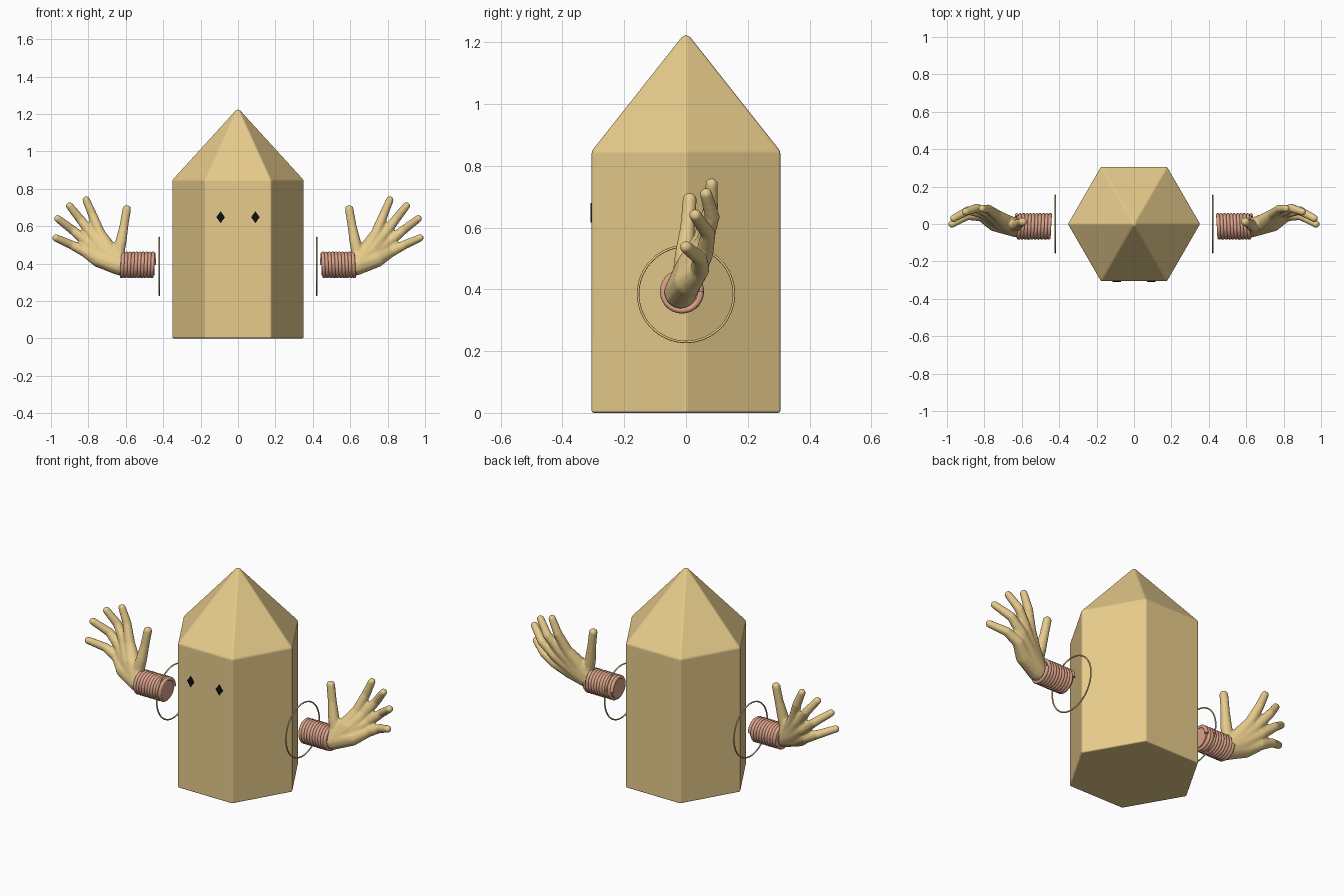
import bpy, bmesh, math
from mathutils import Vector, Matrix

if "Cube" in bpy.data.objects:
    bpy.data.objects.remove(bpy.data.objects["Cube"])


def material(name, color):
    m = bpy.data.materials.new(name)
    m.diffuse_color = (*color, 1)
    m.use_nodes = True
    m.node_tree.nodes["Principled BSDF"].inputs["Base Color"].default_value = m.diffuse_color
    return m


TAN = material("tan", (0.80, 0.60, 0.26))
COPPER = material("copper", (0.70, 0.36, 0.25))
BLACK = material("black", (0.005, 0.005, 0.005))


def to_object(name, bm, mat, smooth=False):
    bmesh.ops.recalc_face_normals(bm, faces=bm.faces)
    me = bpy.data.meshes.new(name)
    bm.to_mesh(me)
    bm.free()
    me.materials.append(mat)
    for p in me.polygons:
        p.use_smooth = smooth
    ob = bpy.data.objects.new(name, me)
    bpy.context.collection.objects.link(ob)
    return ob


# Hexagonal body with pointed top
bm = bmesh.new()
rings = [[bm.verts.new((0.353 * math.cos(math.pi * i / 3), 0.353 * math.sin(math.pi * i / 3), z))
          for i in range(6)] for z in (0, 0.847)]
apex = bm.verts.new((0, 0, 1.234))
bm.faces.new(rings[0])
for i in range(6):
    j = (i + 1) % 6
    bm.faces.new((rings[0][i], rings[0][j], rings[1][j], rings[1][i]))
    bm.faces.new((rings[1][i], rings[1][j], apex))
body = to_object("body", bm, TAN, True)
bev = body.modifiers.new("soft_edges", 'BEVEL')
bev.width, bev.segments, bev.harden_normals = 0.008, 2, True

# Diamond eyes
for side, s in (("left", 1), ("right", -1)):
    bm = bmesh.new()
    bmesh.ops.create_cone(bm, cap_ends=True, segments=4, radius1=1, radius2=1, depth=1)
    bmesh.ops.transform(bm, verts=bm.verts, matrix=Matrix.Translation((s * 0.093, -0.305, 0.648))
                        @ Matrix.Diagonal((0.023, 0.008, 0.032, 1)) @ Matrix.Rotation(math.pi / 2, 4, 'X'))
    to_object(side + "_eye", bm, BLACK)


def tube(name, pts, radius, mat, cyclic=False):
    cu = bpy.data.curves.new(name, 'CURVE')
    cu.dimensions = '3D'
    sp = cu.splines.new('POLY')
    sp.points.add(len(pts) - 1)
    for p, co in zip(sp.points, pts):
        p.co = (*co, 1)
    sp.use_cyclic_u = cyclic
    cu.bevel_depth, cu.bevel_resolution, cu.use_fill_caps = radius, 2, True
    cu.materials.append(mat)
    ob = bpy.data.objects.new(name, cu)
    bpy.context.collection.objects.link(ob)
    return ob


# Chains of (x, y, z, radius): each starts in the wrist and runs through the palm to a fingertip
WRIST = (0.635, -0.018, 0.390, 0.054)
CHAINS = [
    [WRIST, (0.640, -0.01, 0.455, 0.034), (0.625, -0.005, 0.52, 0.031),
     (0.610, 0.005, 0.60, 0.025), (0.595, 0.012, 0.69, 0.024)],
    [WRIST, (0.690, 0.01, 0.475, 0.045), (0.738, 0.05, 0.560, 0.030),
     (0.778, 0.080, 0.66, 0.025), (0.812, 0.083, 0.74, 0.021)],
    [WRIST, (0.715, 0.015, 0.470, 0.048), (0.780, 0.060, 0.553, 0.030),
     (0.842, 0.085, 0.635, 0.025), (0.900, 0.065, 0.708, 0.021)],
    [WRIST, (0.725, 0.015, 0.450, 0.048), (0.808, 0.060, 0.515, 0.030),
     (0.885, 0.072, 0.580, 0.025), (0.964, 0.030, 0.640, 0.021)],
    [WRIST, (0.740, 0.005, 0.425, 0.048), (0.815, 0.045, 0.464, 0.032),
     (0.890, 0.045, 0.500, 0.025), (0.973, 0.000, 0.537, 0.021)],
]


def hand(name, s):
    bm = bmesh.new()
    for chain in CHAINS:
        for a, b in zip(chain, chain[1:]):
            a4, b4 = Vector(a), Vector(b)
            for k in range(9):
                p = a4.lerp(b4, k / 8)
                bmesh.ops.create_icosphere(bm, subdivisions=2, radius=p.w,
                                           matrix=Matrix.Translation((s * p.x, p.y, p.z)))
    ob = to_object(name, bm, TAN, True)
    rm = ob.modifiers.new("fuse", 'REMESH')
    rm.mode, rm.voxel_size, rm.use_smooth_shade = 'VOXEL', 0.006, True
    sm = ob.modifiers.new("relax", 'SMOOTH')
    sm.factor, sm.iterations = 0.5, 5


for side, s in (("left", 1), ("right", -1)):
    # Thin hoop beside the body
    n = 64
    tube(side + "_hoop", [(s * 0.42, 0.155 * math.cos(2 * math.pi * i / n),
                           0.385 + 0.155 * math.sin(2 * math.pi * i / n)) for i in range(n)],
         0.004, TAN, True)
    # Coiled cuff around a core
    turns, steps = 10, 28
    pts = []
    for i in range(turns * steps + 1):
        a = 2 * math.pi * i / steps
        pts.append((s * (0.448 + 0.178 * i / (turns * steps)),
                    -0.013 + 0.061 * math.cos(a), 0.393 + 0.061 * math.sin(a)))
    tube(side + "_cuff_coil", pts, 0.0105, COPPER)
    bm = bmesh.new()
    bmesh.ops.create_cone(bm, cap_ends=True, segments=32, radius1=0.058, radius2=0.058, depth=0.18,
                          matrix=Matrix.Translation((s * 0.537, -0.013, 0.393))
                          @ Matrix.Rotation(math.pi / 2, 4, 'Y'))
    to_object(side + "_cuff_core", bm, COPPER)
    hand(side + "_hand", s)
